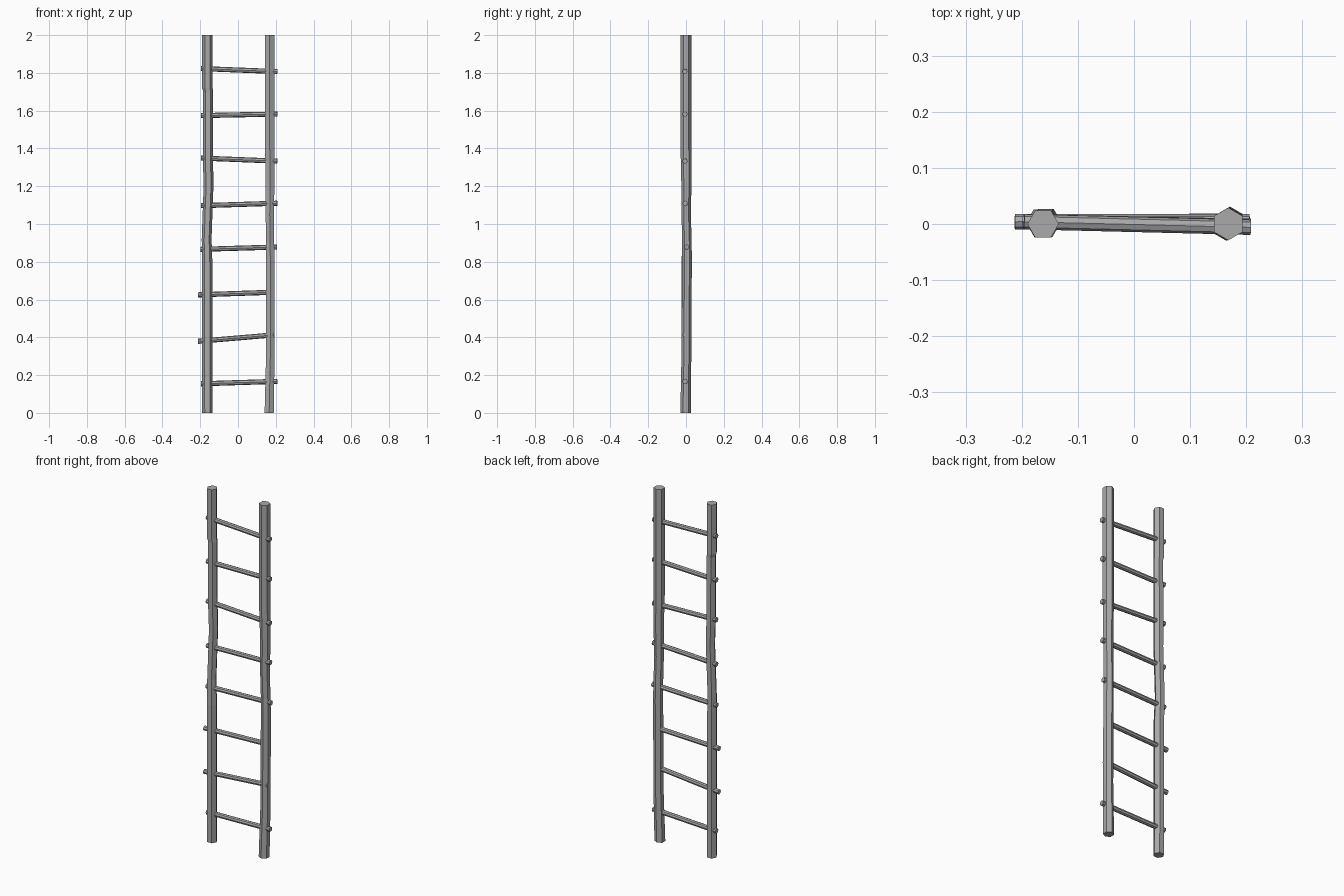
import bpy, bmesh, math
from mathutils import Vector

cube = bpy.data.objects.get("Cube")
if cube:
    bpy.data.objects.remove(cube, do_unlink=True)

wood = bpy.data.materials.new("weathered grey")
wood.use_nodes = True
grey = (0.4, 0.4, 0.4, 1)
wood.diffuse_color = grey
wood.node_tree.nodes["Principled BSDF"].inputs["Base Color"].default_value = grey


def finish(name, bm):
    bmesh.ops.recalc_face_normals(bm, faces=bm.faces)
    mesh = bpy.data.meshes.new(name)
    bm.to_mesh(mesh)
    bm.free()
    mesh.materials.append(wood)
    obj = bpy.data.objects.new(name, mesh)
    bpy.context.collection.objects.link(obj)
    return obj


def pole(name, path, turn):
    """Crooked six-sided pole through (x, y, z, radius) stations."""
    bm = bmesh.new()
    rings = []
    for x, y, z, r in path:
        angles = [turn + i * math.pi / 3 for i in range(6)]
        rings.append([bm.verts.new((x + r * math.cos(a), y + r * math.sin(a), z))
                      for a in angles])
    for low, high in zip(rings, rings[1:]):
        for i in range(6):
            j = (i + 1) % 6
            bm.faces.new((low[i], low[j], high[j], high[i]))
    bm.faces.new(rings[0])
    bm.faces.new(rings[-1])
    return finish(name, bm)


def rung(name, start, end, radius=0.0135):
    """Round peg between two points."""
    a, b = Vector(start), Vector(end)
    bm = bmesh.new()
    bmesh.ops.create_cone(bm, cap_ends=True, segments=8, radius1=radius,
                          radius2=radius, depth=(b - a).length)
    obj = finish(name, bm)
    obj.location = (a + b) / 2
    obj.rotation_euler = (b - a).to_track_quat('Z', 'Y').to_euler()
    return obj


# Side poles, each slightly bent
pole("right_pole", [(-0.162, 0, 0, 0.028), (-0.163, 0, 0.78, 0.028),
                    (-0.166, 0.003, 0.92, 0.026), (-0.156, 0.004, 1.2, 0.026),
                    (-0.159, 0.002, 1.35, 0.027), (-0.158, 0, 1.7, 0.026),
                    (-0.162, 0, 1.72, 0.028), (-0.162, 0, 2, 0.028)], 0)
pole("left_pole", [(0.165, -0.002, 0, 0.028), (0.171, 0.002, 0.3, 0.026),
                   (0.171, 0.005, 0.81, 0.026), (0.17, 0.005, 0.9, 0.025),
                   (0.168, 0.001, 1.05, 0.025), (0.17, 0.002, 1.22, 0.027),
                   (0.168, 0, 1.4, 0.029), (0.168, 0, 2, 0.029)], math.pi / 6)

# Uneven rungs: left height, right height, depth, start of the peg
rungs = [(0.154, 0.167, -0.005, -0.196), (0.379, 0.413, -0.003, -0.212),
         (0.625, 0.639, 0.005, -0.212), (0.866, 0.878, 0.004, -0.198),
         (1.097, 1.11, -0.004, -0.196), (1.349, 1.333, -0.005, -0.196),
         (1.574, 1.582, -0.005, -0.196), (1.823, 1.807, -0.006, -0.196)]
for n, (z0, z1, y, x0) in enumerate(rungs, 1):
    rung(f"rung_{n}", (x0, 0.004, z0), (x0 + 0.404, y, z1))
